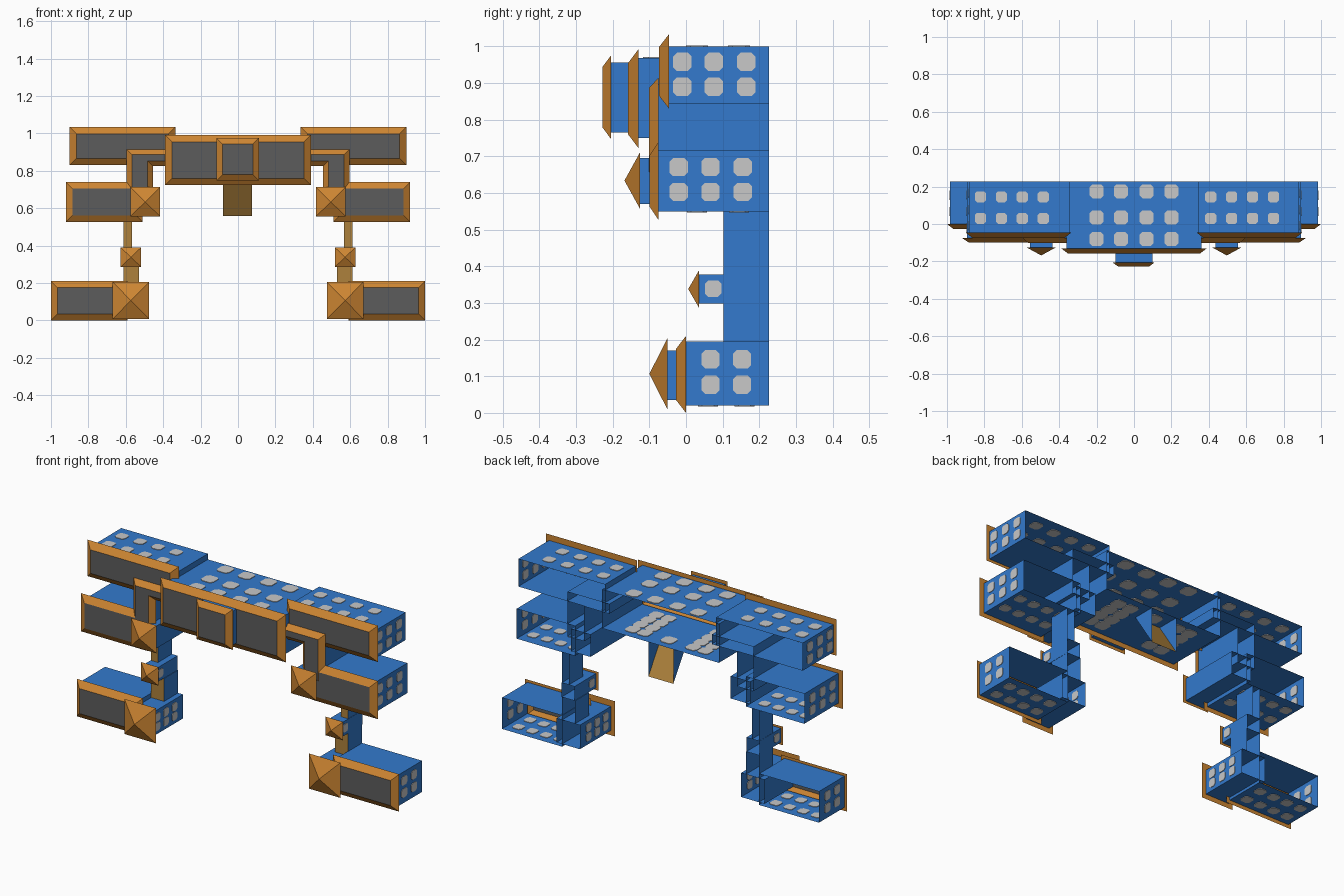
import bpy
import math
from mathutils import Vector

if "Cube" in bpy.data.objects:
    bpy.data.objects.remove(bpy.data.objects["Cube"])


def material(name, rgb):
    m = bpy.data.materials.new(name)
    m.diffuse_color = (*rgb, 1)
    m.use_nodes = True
    m.node_tree.nodes["Principled BSDF"].inputs["Base Color"].default_value = m.diffuse_color
    return m


BLUE = material("blue walls", (0.033, 0.195, 0.61))
ORANGE = material("orange trim", (0.61, 0.235, 0.032))
TAN = material("tan front", (0.42, 0.22, 0.045))
GREY = material("grey panel", (0.108, 0.108, 0.108))
WHITE = material("pale spots", (0.58, 0.58, 0.58))
BACK = 0.226


def make(name, verts, faces, mats, idx):
    me = bpy.data.meshes.new(name)
    me.from_pydata(verts, [], faces)
    for m in mats:
        me.materials.append(m)
    for p, i in zip(me.polygons, idx):
        p.material_index = i
    ob = bpy.data.objects.new(name, me)
    bpy.context.collection.objects.link(ob)
    return ob


def rect(x0, x1, z0, z1):
    return [(x0, z0), (x1, z0), (x1, z1), (x0, z1)]


def flip(poly):
    """Mirror an outline in x, keeping it counter-clockwise."""
    return [(-x, z) for x, z in reversed(poly)]


def inset(poly, d):
    """Move every edge of an axis-aligned outline inwards by d."""
    out = []
    n = len(poly)
    for i in range(n):
        p = Vector(poly[i])
        a = (p - Vector(poly[i - 1])).normalized()
        b = (Vector(poly[(i + 1) % n]) - p).normalized()
        q = p + (Vector((-a.y, a.x)) + Vector((-b.y, b.x))) * d
        out.append((q.x, q.y))
    return out


def tube(name, poly, y0, y1=BACK, front=None):
    """Thin-walled box, open at the back; optional coloured front."""
    n = len(poly)
    verts = [(x, y0, z) for x, z in poly] + [(x, y1, z) for x, z in poly]
    faces = [(i, i + n, (i + 1) % n + n, (i + 1) % n) for i in range(n)]
    idx = [0] * n
    if front:
        faces.append(tuple(range(n)))
        idx.append(1)
    make(name, verts, faces, [BLUE] + ([front] if front else []), idx)


def frame(name, outer, body, width, yb, yf):
    """Bevelled orange rim around a grey panel, with a ledge behind."""
    n = len(outer)
    verts = [(x, yb, z) for x, z in body] + [(x, yb, z) for x, z in outer]
    verts += [(x, yf, z) for x, z in inset(outer, width)]
    faces = []
    for k in (0, n):
        faces += [(k + i, k + (i + 1) % n, k + n + (i + 1) % n, k + n + i)[::-1]
                  for i in range(n)]
    faces.append(tuple(range(2 * n, 3 * n)))
    make(name, verts, faces, [ORANGE, GREY], [0] * (2 * n) + [1])


def pyramid(name, outer, body, yb, yf):
    """Pointed orange cap with a ledge behind."""
    cx = sum(p[0] for p in outer) / 4
    cz = sum(p[1] for p in outer) / 4
    verts = [(x, yb, z) for x, z in body] + [(x, yb, z) for x, z in outer]
    verts.append((cx, yf, cz))
    faces = [(i, i + 4, (i + 1) % 4 + 4, (i + 1) % 4) for i in range(4)]
    faces += [(4 + i, 4 + (i + 1) % 4, 8) for i in range(4)]
    make(name, verts, faces, [ORANGE], [0] * 8)


def spots(name, axis, level, us, vs, size):
    """Grid of rounded-square plates on a wall, visible from both sides."""
    verts, faces = [], []
    h, c, t = size / 2, size * 0.3, 0.003
    shape = [(-h, -c), (-c, -h), (c, -h), (h, -c), (h, c), (c, h), (-c, h), (-h, c)]
    for u in us:
        for v in vs:
            k = len(verts)
            for o in (-t, t):
                for a, b in shape:
                    p = [u + a, v + b]
                    p.insert(axis, level + o)
                    verts.append(p)
            faces += [tuple(range(k + 7, k - 1, -1)), tuple(range(k + 8, k + 16))]
            faces += [(k + i, k + (i + 1) % 8, k + 8 + (i + 1) % 8, k + 8 + i)
                      for i in range(8)]
    if axis == 1:
        faces = [f[::-1] for f in faces]
    make(name, verts, faces, [WHITE], [0] * len(faces))


# Central block with its raised nameless panel
body = rect(-0.362, 0.362, 0.75, 0.968)
tube("centre_body", body, -0.13)
frame("centre_frame", rect(-0.39, 0.39, 0.723, 0.992), body, 0.037, -0.13, -0.158)
body = rect(-0.1, 0.1, 0.765, 0.956)
tube("centre_panel_body", body, -0.205, -0.155)
frame("centre_panel_frame", rect(-0.115, 0.111, 0.748, 0.975), body, 0.031, -0.205, -0.228)
spots("centre_top_spots", 2, 0.968, (-0.2, -0.07, 0.067, 0.2), (-0.08, 0.035, 0.175), 0.075)
for s in (-1, 1):
    spots("centre_floor_spots", 2, 0.75, (s * 0.15, s * 0.225),
          (-0.06, 0.01, 0.08, 0.15), 0.07)
spots("centre_floor_spot", 2, 0.75, (0,), (0.15,), 0.075)

# Wedge hanging below the centre
make("hanging_wedge",
     [(-0.08, 0.1, 0.75), (0.075, 0.1, 0.75), (0.075, BACK, 0.557), (-0.08, BACK, 0.557),
      (-0.08, BACK, 0.75), (0.075, BACK, 0.75)],
     [(0, 3, 2, 1), (0, 4, 3), (1, 2, 5)], [TAN, BLUE], [0, 1, 1])

for s, side in ((-1, "left"), (1, "right")):
    def m(poly):
        return poly if s > 0 else flip(poly)

    # Top, middle and foot blocks: outer rim, body, rim width, depths
    for part, outer, body, w, yb, yf in (
            ("top_block", rect(0.335, 0.9, 0.83, 1.034), rect(0.345, 0.882, 0.845, 1.0),
             0.036, -0.046, -0.074),
            ("middle_block", rect(0.51, 0.92, 0.526, 0.74), rect(0.53, 0.892, 0.55, 0.718),
             0.036, -0.075, -0.099),
            ("foot_block", rect(0.59, 1.0, 0.0, 0.21), rect(0.61, 0.983, 0.02, 0.195),
             0.035, 0.0, -0.027)):
        tube(f"{side}_{part}_body", m(body), yb)
        frame(f"{side}_{part}_frame", m(outer), m(body), w, yb, yf)

    # Elbow between centre and middle block
    elbow = [(0.3, 0.825), (0.455, 0.825), (0.455, 0.63), (0.595, 0.63),
             (0.595, 0.915), (0.3, 0.915)]
    tube(f"{side}_elbow_body", m(inset(elbow, 0.018)), -0.075)
    frame(f"{side}_elbow_frame", m(elbow), m(inset(elbow, 0.018)), 0.028, -0.075, -0.101)

    # Pointed caps on their square bodies
    for part, outer, body, yb, yf in (
            ("elbow_cap", rect(0.417, 0.575, 0.556, 0.712), rect(0.435, 0.555, 0.57, 0.695),
             -0.125, -0.168),
            ("knee_cap", rect(0.518, 0.627, 0.286, 0.39), rect(0.533, 0.613, 0.298, 0.378),
             0.036, 0.006),
            ("foot_cap", rect(0.475, 0.67, 0.008, 0.205), rect(0.5, 0.645, 0.035, 0.17),
             -0.05, -0.1)):
        tube(f"{side}_{part}_body", m(body), yb)
        pyramid(f"{side}_{part}", m(outer), m(body), yb, yf)

    # Leg in two pieces
    tube(f"{side}_upper_leg", m(rect(0.568, 0.612, 0.378, 0.55)), 0.102, front=TAN)
    tube(f"{side}_lower_leg", m(rect(0.53, 0.612, 0.17, 0.298)), 0.102, front=TAN)

    # Spots on outer ends, inner ends, roofs and floors
    spots(f"{side}_top_end_spots", 0, s * 0.882, (-0.01, 0.076, 0.164), (0.89, 0.958), 0.05)
    spots(f"{side}_middle_end_spots", 0, s * 0.892, (-0.02, 0.067, 0.155), (0.603, 0.671), 0.05)
    spots(f"{side}_foot_end_spots", 0, s * 0.983, (0.067, 0.153), (0.077, 0.146), 0.05)
    spots(f"{side}_foot_inner_spots", 0, s * 0.5, (0.0, 0.075, 0.15), (0.077, 0.13), 0.045)
    for x in (0.533, 0.613):
        spots(f"{side}_knee_spot", 0, s * x, (0.074,), (0.339,), 0.045)
    off = 0 if s > 0 else 0.075
    spots(f"{side}_top_roof_spots", 2, 1.0,
          [s * (0.41 + off + 0.112 * i) for i in range(4)], (0.03, 0.145), 0.06)
    spots(f"{side}_middle_floor_spots", 2, 0.55,
          [s * (0.59 + 0.085 * i) for i in range(4)], (0.03, 0.145), 0.055)
    spots(f"{side}_foot_floor_spots", 2, 0.02,
          [s * (0.67 + 0.085 * i) for i in range(4)], (0.06, 0.16), 0.055)
